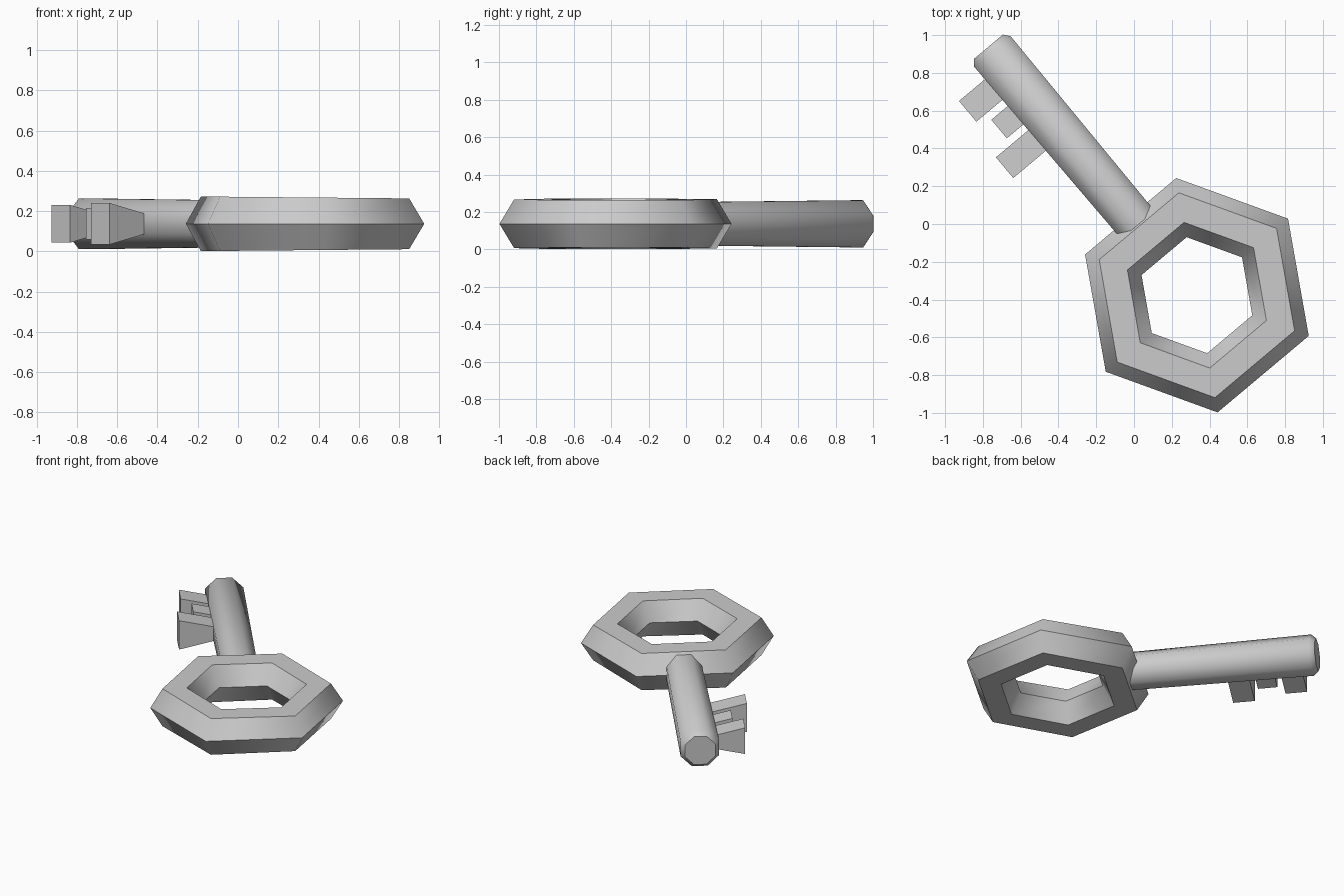
import bpy, bmesh, math
from mathutils import Matrix, Vector

if "Cube" in bpy.data.objects:
    bpy.data.objects.remove(bpy.data.objects["Cube"])

CENTRE = Vector((0.333, -0.377, 0.137))
# Local frame: x runs along the shaft, y towards the teeth, origin at the bow centre
FRAME = Matrix.Translation(CENTRE) @ Matrix.Rotation(math.radians(130), 4, 'Z')


def make(name, bm):
    bmesh.ops.recalc_face_normals(bm, faces=bm.faces)
    bm.transform(FRAME)
    me = bpy.data.meshes.new(name)
    bm.to_mesh(me)
    bm.free()
    ob = bpy.data.objects.new(name, me)
    bpy.context.collection.objects.link(ob)
    return ob


def skin(bm, rings, closed=False):
    n = len(rings[0])
    pairs = list(zip(rings, rings[1:] + rings[:1])) if closed else list(zip(rings, rings[1:]))
    for a, b in pairs:
        for i in range(n):
            j = (i + 1) % n
            bm.faces.new((a[i], a[j], b[j], b[i]))
    if not closed:
        bm.faces.new(rings[0])
        bm.faces.new(rings[-1])


# Hexagonal bow: six-sided ring with a six-sided section
bm = bmesh.new()
rings = []
for k in range(6):
    a = math.radians(30 + 60 * k)
    ring = []
    for m in range(6):
        t = math.radians(60 * m)
        r = 0.471 + 0.159 * math.cos(t)
        ring.append(bm.verts.new((r * math.cos(a), r * math.sin(a), 0.152 * math.sin(t))))
    rings.append(ring)
skin(bm, rings, closed=True)
for f in bm.faces:
    f.smooth = True
for e in bm.edges:  # crisp edges run around the bow
    e.smooth = abs(e.verts[0].co.z - e.verts[1].co.z) > 0.01
bow = make("bow", bm)
for v in bow.data.vertices:  # slightly thinner towards +x
    s = 1.03 - 0.07 * (v.co.x + 0.18)
    v.co.z = CENTRE.z + (v.co.z - CENTRE.z) * s

# Octagonal shaft, widening to a chamfered tip
bm = bmesh.new()
rings = []
for x, apothem in ((0.44, 0.115), (1.685, 0.126), (1.717, 0.10)):
    r = apothem / math.cos(math.pi / 8)
    rings.append([bm.verts.new((x, r * math.cos(t), r * math.sin(t)))
                  for t in (math.pi / 8 + k * math.pi / 4 for k in range(8))])
skin(bm, rings)
shaft = make("shaft", bm)
bpy.context.view_layer.objects.active = shaft
shaft.select_set(True)
bpy.ops.object.shade_smooth_by_angle(angle=math.radians(46))
shaft.select_set(False)


# Teeth: blocks that flare in thickness away from the shaft
def tooth(name, x0, x1, reach):
    bm = bmesh.new()
    rings = []
    for y in (0.08, reach):
        h = 0.055 + 0.23 * (y - 0.135)
        rings.append([bm.verts.new((x, y, z)) for x, z in
                      ((x0, -h), (x1, -h), (x1, h), (x0, h))])
    skin(bm, rings)
    make(name, bm)


tooth("tip_tooth", 1.454, 1.597, 0.304)
tooth("middle_tooth", 1.283, 1.411, 0.237)
tooth("inner_tooth", 1.10, 1.243, 0.346)
